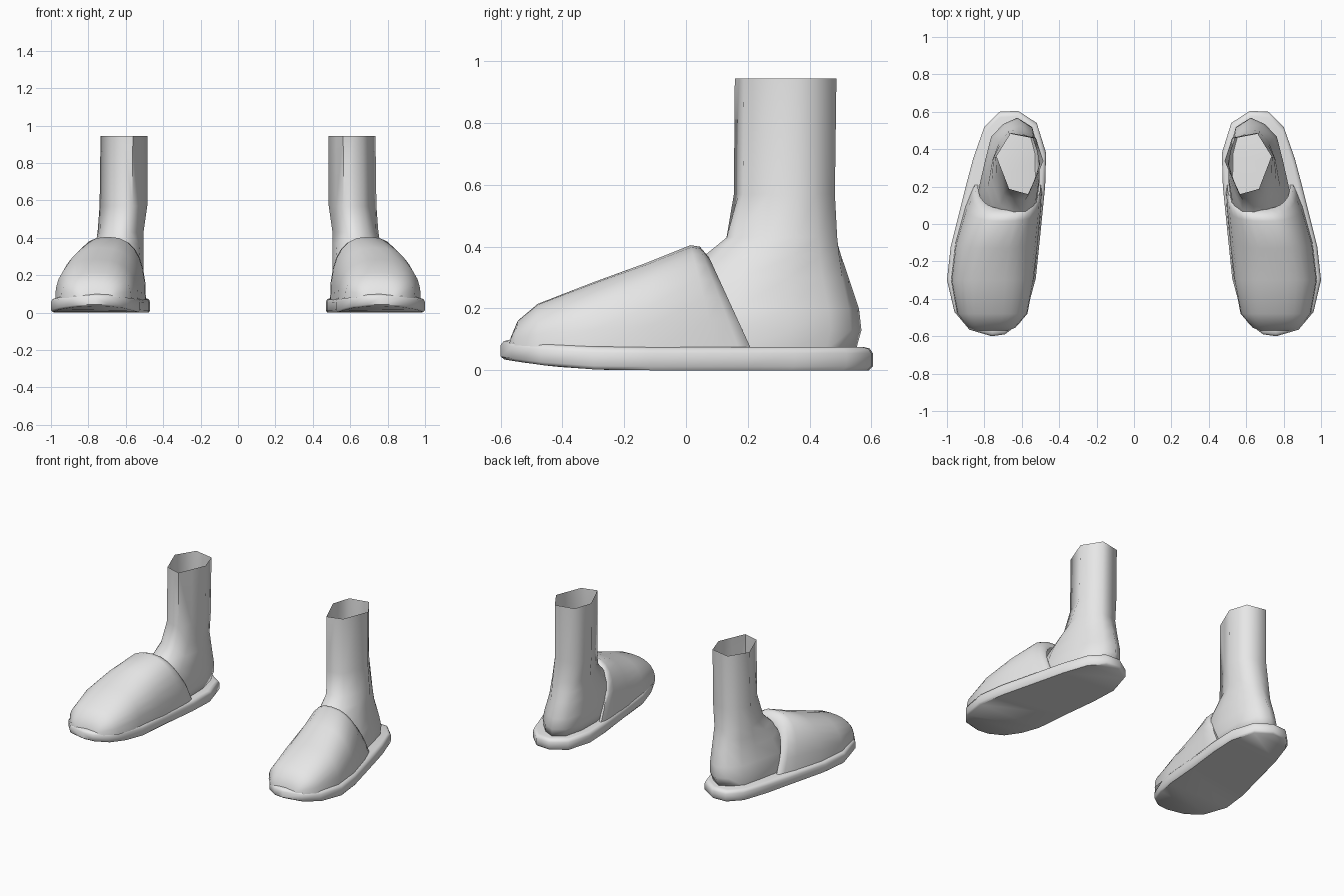
import bpy, bmesh, math

if "Cube" in bpy.data.objects:
    bpy.data.objects.remove(bpy.data.objects["Cube"])

grey = bpy.data.materials.new("plain_grey")
grey.diffuse_color = (0.8, 0.8, 0.8, 1)
grey.use_nodes = True
grey.node_tree.nodes["Principled BSDF"].inputs["Base Color"].default_value = grey.diffuse_color


def loft(bm, rings, closed=True):
    """Skin consecutive rings of points; returns the vertex rings."""
    vr = [[bm.verts.new(p) for p in r] for r in rings]
    for a, b in zip(vr, vr[1:]):
        n = len(a)
        for i in range(n if closed else n - 1):
            j = (i + 1) % n
            bm.faces.new((a[i], a[j], b[j], b[i]))
    return vr


def finish(bm, name, angle):
    """Turn the mesh into a smooth object mirrored to the other foot."""
    bmesh.ops.recalc_face_normals(bm, faces=bm.faces)
    me = bpy.data.meshes.new(name)
    bm.to_mesh(me)
    bm.free()
    me.materials.append(grey)
    ob = bpy.data.objects.new(name, me)
    bpy.context.collection.objects.link(ob)
    bpy.ops.object.select_all(action='DESELECT')
    ob.select_set(True)
    bpy.context.view_layer.objects.active = ob
    bpy.ops.object.shade_smooth_by_angle(angle=math.radians(angle))
    mod = ob.modifiers.new("other_side", 'MIRROR')
    mod.use_mirror_merge = False


# Sole: outline runs from toe up the outer side, round the heel and back
outline = [(.76, -.6), (.88, -.565), (.96, -.47), (1, -.3), (.98, -.12),
           (.90, .2), (.86, .35), (.80, .52), (.72, .6),
           (.62, .605), (.52, .54), (.47, .38), (.475, .2), (.50, -.05),
           (.525, -.29), (.56, -.42), (.61, -.53), (.69, -.59)]


def sole_ring(z, inset, lift):
    pts = []
    for x, y in outline:
        toe = max(0, (-.2 - y) / .4) ** 2
        d = math.hypot(x - .7, y)
        k = 1 - inset / d
        pts.append((.7 + (x - .7) * k, y * k, z + lift * toe))
    return pts


bm = bmesh.new()
rings = loft(bm, [sole_ring(0, .012, .035), sole_ring(.012, 0, .032),
                  sole_ring(.055, 0, .027), sole_ring(.07, .01, .024),
                  sole_ring(.075, .03, .024)])
for r in (rings[0], rings[-1]):
    for i in range(8):
        bm.faces.new((r[i], r[i + 1], r[16 - i], r[17 - i]))
finish(bm, "sole", 50)

# Slipper upper: arched sections from toe to slanted opening
# base y, top y, inner x, outer x, base z, top z
sections = [(-.572, -.568, .68, .84, .085, .105),
            (-.555, -.545, .635, .885, .08, .16),
            (-.48, -.48, .57, .945, .075, .215),
            (-.3, -.3, .535, .978, .065, .285),
            (-.1, -.13, .512, .955, .06, .347),
            (.10, .015, .495, .90, .06, .405),
            (.175, .045, .492, .87, .06, .40),
            (.215, .075, .498, .853, .06, .365),
            (.215, .08, .515, .835, .06, .345)]
N = 14


def arch(yb, yt, xl, xr, zb, zt):
    pts = []
    for i in range(N + 1):
        t = math.pi * i / N
        c, s = math.cos(t), max(0, math.sin(t))
        h = s ** .8
        x = (xl + xr) / 2 + (xr - xl) / 2 * math.copysign(abs(c) ** .8, c)
        pts.append((x, yb + (yt - yb) * h, zb + (zt - zb) * h))
    return pts


bm = bmesh.new()
rings = loft(bm, [arch(*s) for s in sections], closed=False)
bm.faces.new(rings[0])
finish(bm, "slipper_upper", 75)

# Foot: six-sided shin that blends into a rounded heel and instep
hexa = [(.16, .92), (.69, 1), (1, .62), (.73, .09), (.31, 0), (0, .55)]
shin = []
for i, (x, y) in enumerate(hexa):
    u, v = hexa[(i + 1) % 6]
    shin += [(x, y), ((x + u) / 2, (y + v) / 2)]
heel = [(.12, .93), (.35, 1), (.58, .95), (.78, .85), (.88, .66), (1, .40),
        (.8, .12), (.5, 0), (.25, .1), (.05, .3), (0, .5), (.01, .73)]
# z, inner x, outer x, front y, back y, blend from shin to heel shape
levels = [(.945, .485, .735, .158, .487, 0), (.57, .485, .74, .155, .482, 0),
          (.43, .505, .76, .12, .495, .3), (.37, .505, .775, .05, .51, .6),
          (.30, .505, .79, -.04, .53, .85), (.20, .505, .82, -.1, .56, 1),
          (.13, .51, .835, -.1, .568, 1), (.065, .53, .83, -.1, .55, 1)]


def foot_ring(z, x0, x1, y0, y1, b):
    return [(x0 + (x1 - x0) * (p[0] + (q[0] - p[0]) * b),
             y0 + (y1 - y0) * (p[1] + (q[1] - p[1]) * b), z)
            for p, q in zip(shin, heel)]


bm = bmesh.new()
rings = loft(bm, [foot_ring(*lv) for lv in levels])
bm.faces.new(rings[-1])
finish(bm, "foot_and_shin", 80)
